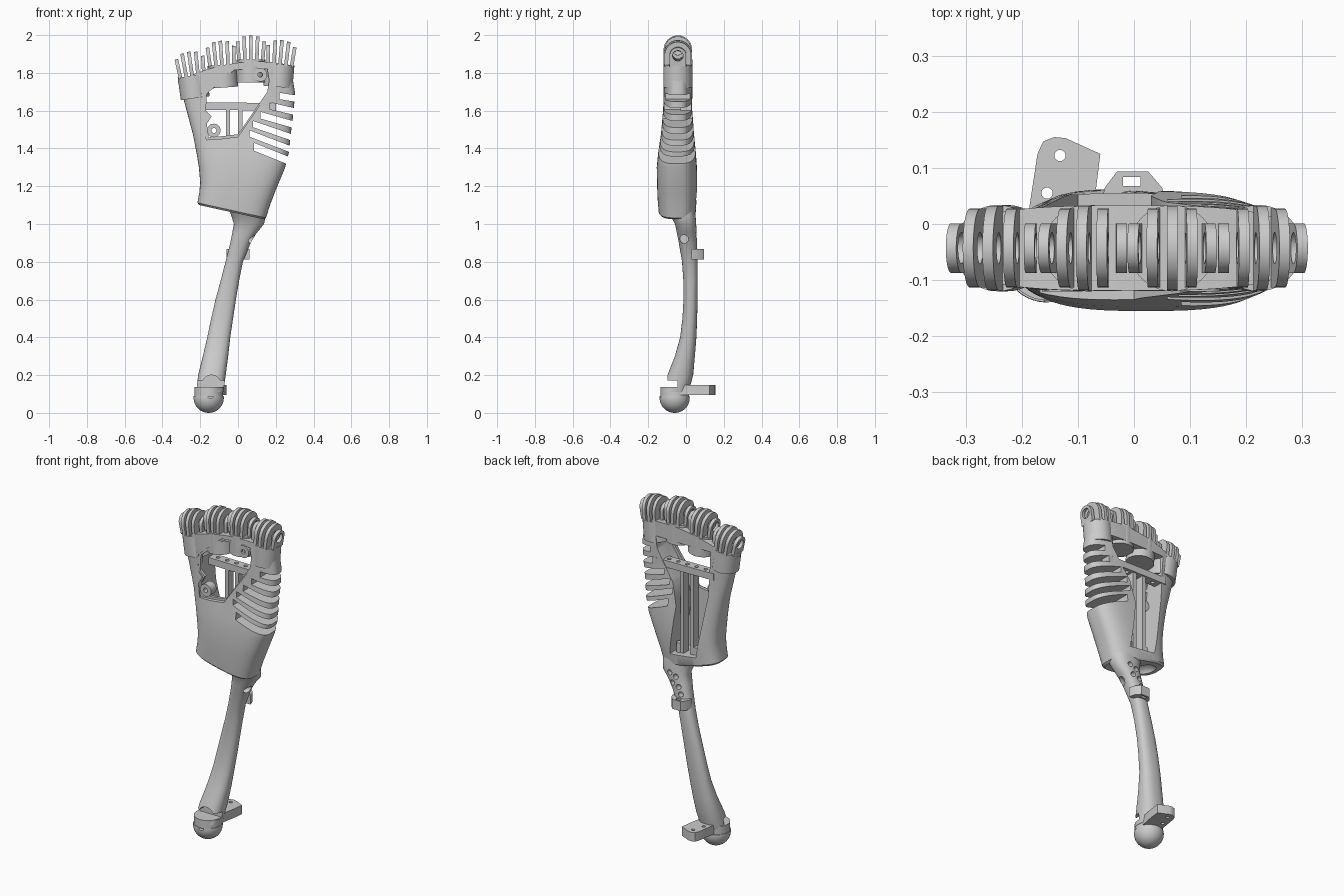
import bpy, bmesh
from math import sin, cos, pi, radians, copysign, sqrt, tan
from mathutils import Matrix, Vector

if "Cube" in bpy.data.objects:
    bpy.data.objects.remove(bpy.data.objects["Cube"])


def finish(name, bm, smooth=True):
    bmesh.ops.recalc_face_normals(bm, faces=bm.faces)
    me = bpy.data.meshes.new(name)
    bm.to_mesh(me)
    bm.free()
    ob = bpy.data.objects.new(name, me)
    bpy.context.collection.objects.link(ob)
    if smooth:
        shade(ob)
    return ob


def activate(ob):
    bpy.ops.object.select_all(action='DESELECT')
    ob.select_set(True)
    bpy.context.view_layer.objects.active = ob


def shade(ob):
    activate(ob)
    bpy.ops.object.shade_smooth_by_angle(angle=radians(32))


def loft(name, sections, n=48, power=2.0, zshift=None):
    """Skin superellipse rings (z, xc, half_x, yc, half_y)."""
    bm = bmesh.new()
    rings = []
    for z, xc, hx, yc, hy in sections:
        ring = []
        for k in range(n):
            c, s = cos(2 * pi * k / n), sin(2 * pi * k / n)
            x = xc + hx * copysign(abs(c) ** (2 / power), c)
            y = yc + hy * copysign(abs(s) ** (2 / power), s)
            ring.append(bm.verts.new((x, y, z + (zshift(x, z) if zshift else 0))))
        rings.append(ring)
    for a, b in zip(rings, rings[1:]):
        for k in range(n):
            j = (k + 1) % n
            bm.faces.new((a[k], a[j], b[j], b[k]))
    for r in (rings[0], rings[-1]):
        for k in range(n // 2):
            bm.faces.new([r[k]] + [r[k + 1]] + ([r[n - k - 1]] if k + 1 < n // 2 else [])
                         + ([r[n - k]] if k else []))
    return finish(name, bm, False)


def prism(name, pts, a, b, axis='Y'):
    """Extrude an outline from a to b along Y (xz points) or Z (xy points)."""
    bm = bmesh.new()
    at = (lambda p, t: (p[0], t, p[1])) if axis == 'Y' else (lambda p, t: (p[0], p[1], t))
    lo = [bm.verts.new(at(p, a)) for p in pts]
    hi = [bm.verts.new(at(p, b)) for p in pts]
    bm.faces.new(lo)
    bm.faces.new(hi)
    for k in range(len(pts)):
        j = (k + 1) % len(pts)
        bm.faces.new((lo[k], lo[j], hi[j], hi[k]))
    return finish(name, bm, False)


def box(name, x0, x1, y0, y1, z0, z1):
    return prism(name, [(x0, z0), (x1, z0), (x1, z1), (x0, z1)], y0, y1)


def disc(name, c, r, h, axis='Z', n=32):
    bm = bmesh.new()
    rot = {'Z': Matrix(), 'Y': Matrix.Rotation(pi / 2, 4, 'X'), 'X': Matrix.Rotation(pi / 2, 4, 'Y')}[axis]
    bmesh.ops.create_cone(bm, cap_ends=True, segments=n, radius1=r, radius2=r, depth=h,
                          matrix=Matrix.Translation(c) @ rot)
    return finish(name, bm)


def ball(name, c, s):
    bm = bmesh.new()
    bmesh.ops.create_uvsphere(bm, u_segments=40, v_segments=20, radius=1,
                              matrix=Matrix.Translation(c) @ Matrix.Diagonal((*s, 1)))
    return finish(name, bm)


def cut(ob, *cutters):
    for c in cutters:
        c.hide_render = True
        activate(ob)
        m = ob.modifiers.new("cut", 'BOOLEAN')
        m.operation, m.solver, m.object = 'DIFFERENCE', 'EXACT', c
        bpy.ops.object.modifier_apply(modifier=m.name)
        bpy.data.objects.remove(c)
    shade(ob)


# Palm shell, with slanted bottom rim and arched top
def palm_shift(x, z):
    low = max(0, min(1, (1.3 - z) / 0.22))
    high = max(0, min(1, (z - 1.6) / 0.2))
    return -0.22 * x * low + (0.06 - 0.6 * (x - 0.1) ** 2) * high


palm_rows = [(1.055, -0.205, 0.135, -0.135, 0.045), (1.065, -0.215, 0.148, -0.145, 0.052),
             (1.13, -0.205, 0.17, -0.15, 0.056), (1.2, -0.2, 0.20, -0.153, 0.06),
             (1.3, -0.207, 0.25, -0.155, 0.058), (1.38, -0.22, 0.27, -0.147, 0.052),
             (1.48, -0.24, 0.28, -0.132, 0.042), (1.6, -0.272, 0.295, -0.122, 0.034),
             (1.68, -0.29, 0.302, -0.12, 0.033), (1.74, -0.305, 0.29, -0.12, 0.033),
             (1.8, -0.318, 0.295, -0.119, 0.033)]
palm = loft("palm_shell", [(z, (l + r) / 2, (r - l) / 2, (f + b) / 2, (b - f) / 2)
                           for z, l, r, f, b in palm_rows], 64, 3.0, palm_shift)
cavity = prism("cavity", [(-0.10, 1.13), (0.07, 1.11), (0.03, 1.40), (0.06, 1.53), (0.12, 1.62),
                          (0.17, 1.70), (0.18, 1.77), (-0.18, 1.77), (-0.165, 1.5)], -0.095, 0.3)
window = [(-0.165, 1.69), (-0.02, 1.815), (0.06, 1.82), (0.155, 1.82), (0.165, 1.76), (0.155, 1.70),
          (0.0, 1.475), (-0.08, 1.465), (-0.155, 1.46), (-0.165, 1.53), (-0.14, 1.57), (-0.17, 1.60)]
mid = Vector((0, 1.64))
ledge = [mid + (Vector(p) - mid) * 1.08 for p in window]
cutters = [cavity, prism("window", window, -0.4, -0.05), prism("ledge", ledge, -0.4, -0.112),
           ball("wrist_pocket", (-0.12, -0.05, 1.075), (0.065, 0.06, 0.045))]
# Slits that leave the thumb-side fins
for x, zr, ang, h in ((0.085, 1.33, 22, 0.042), (0.06, 1.395, 21, 0.034), (0.08, 1.46, 19, 0.034),
                      (0.12, 1.53, 16, 0.036), (0.17, 1.60, 13, 0.036), (0.22, 1.668, 9, 0.034)):
    t = tan(radians(ang))
    za, zb = zr + (0.28 - x) * t, zr - 0.12 * t
    cutters.append(prism("slit", [(x, za - h / 2), (0.40, zb - h / 2), (0.40, zb + h / 2),
                                  (x, za + h / 2)], -0.3, 0.3))
cut(palm, *cutters)

# Knuckles: round stub topped by five fanned, pierced fins
R, YC = 0.077, -0.043
for g, (xc, base, tilt) in enumerate(((-0.243, 1.785, -8), (-0.085, 1.842, -4),
                                      (0.068, 1.87, 0), (0.222, 1.845, 5))):
    place = Matrix.Translation((xc, YC, base)) @ Matrix.Rotation(radians(tilt), 4, 'Y')
    bm = bmesh.new()
    bmesh.ops.create_cone(bm, cap_ends=True, segments=40, radius1=R, radius2=R, depth=0.12,
                          matrix=place @ Matrix.Translation((0, 0, -0.06)))
    finish(f"knuckle_stub_{g + 1}", bm)
    bm = bmesh.new()
    n = 40
    for i in range(5):
        fx = (i - 2) * 0.0315
        hw = sqrt(R * R - fx * fx) if i != 2 else R * 0.98
        spread = place @ Matrix.Translation((fx, 0, 0)) @ Matrix.Rotation(fx * 1.2, 4, 'Y')
        loops = []
        for t in (-0.0095, 0.0095):
            outer, inner = [], []
            for k in range(n):
                c, s = cos(2 * pi * k / n), sin(2 * pi * k / n)
                m = 1 if s >= -1e-6 else max(abs(c), abs(s))
                py, pz = hw * c / m, (hw if s >= -1e-6 else 0.06) * s / m
                outer.append(bm.verts.new(spread @ Vector((t, py, 0.053 + pz))))
                inner.append(bm.verts.new(spread @ Vector((t, 0.028 * c, 0.053 + 0.028 * s))))
            loops += [outer, inner]
        for a, b in ((0, 1), (2, 3), (0, 2), (1, 3)):
            for k in range(n):
                j = (k + 1) % n
                bm.faces.new((loops[a][k], loops[a][j], loops[b][j], loops[b][k]))
    finish(f"knuckle_fins_{g + 1}", bm)

# Inner frame: cross bar with cord holes, two uprights, screw bosses
bar = prism("cross_bar", [(-0.20, 1.605), (0.20, 1.60), (0.20, 1.64), (-0.20, 1.645)], -0.03, 0.028)
cut(bar, *[disc("hole", (x, 0, 1.62), 0.011, 0.2) for x in (-0.13, -0.07, -0.01, 0.05, 0.11)])
for i, x in enumerate((-0.053, 0.012)):
    box(f"upright_{i + 1}", x - 0.011, x + 0.011, -0.03, 0.02, 1.10, 1.62)
for i, (x, z) in enumerate(((-0.128, 1.495), (0.118, 1.79))):
    boss = disc(f"screw_boss_{i + 1}", (x, -0.095, z), 0.036, 0.05, 'Y')
    cut(boss, disc("hole", (x, -0.1, z), 0.013, 0.2, 'Y'))
for i, x in enumerate((-0.07, 0.04)):
    disc(f"floor_peg_{i + 1}", (x, 0.005, 1.14), 0.016, 0.06)

# Curved stalk
stalk = loft("stalk", [(0.11, -0.15, 0.072, -0.058, 0.072), (0.2, -0.138, 0.073, -0.03, 0.068),
                       (0.3, -0.119, 0.067, -0.006, 0.053), (0.4, -0.102, 0.061, 0.012, 0.043),
                       (0.5, -0.084, 0.058, 0.02, 0.039), (0.6, -0.065, 0.054, 0.024, 0.037),
                       (0.7, -0.043, 0.049, 0.024, 0.038), (0.8, -0.02, 0.046, 0.02, 0.041),
                       (0.9, 0.013, 0.054, 0.01, 0.048), (0.95, 0.033, 0.064, 0.004, 0.052),
                       (1.0, 0.058, 0.08, -0.002, 0.056), (1.04, 0.056, 0.09, -0.015, 0.066),
                       (1.09, 0.05, 0.1, -0.03, 0.075)], 48, 2.4)
cut(stalk, box("notch", -0.3, 0.1, -0.3, -0.045, 0.135, 0.172),
    disc("arch", (-0.14, -0.12, 0.15), 0.05, 0.15, 'Y'),
    disc("side_hole", (0.08, -0.01, 0.92), 0.022, 0.09, 'X'),
    *[disc("hole", (x, 0.07, z), 0.015, 0.09, 'Y', 20)
      for x, z in ((0.07, 1.0), (0.03, 0.985), (0.05, 0.945), (0.01, 0.93), (-0.005, 0.89))])

# Strap loop on the back of the stalk
loop = prism("strap_loop", [(-0.06, 0.03), (0.06, 0.03), (0.05, 0.065), (0.025, 0.094),
                            (-0.03, 0.094), (-0.052, 0.065)], 0.812, 0.868, 'Z')
cut(loop, box("hole", -0.02, 0.012, 0.068, 0.084, 0.7, 1.0))

# Rounded foot, collar and side tab
foot = ball("foot_ball", (-0.155, -0.06, 0.08), (0.08, 0.08, 0.08))
cut(foot, box("trim", -0.4, 0.1, -0.3, 0.3, 0.09, 0.3),
    *[disc("hole", (-0.145, -0.14, 0.09), 0.015, 0.1, 'Y')])
disc("foot_collar", (-0.155, -0.06, 0.112), 0.076, 0.05, n=40)
tab = prism("foot_tab", [(-0.195, -0.03), (-0.185, 0.04), (-0.172, 0.125), (-0.162, 0.147),
                         (-0.142, 0.155), (-0.122, 0.153), (-0.06, 0.125), (-0.068, 0.06),
                         (-0.085, -0.03)], 0.095, 0.148, 'Z')
cut(tab, disc("hole", (-0.132, 0.122, 0.12), 0.01, 0.2), disc("hole", (-0.155, 0.055, 0.12), 0.01, 0.2))
